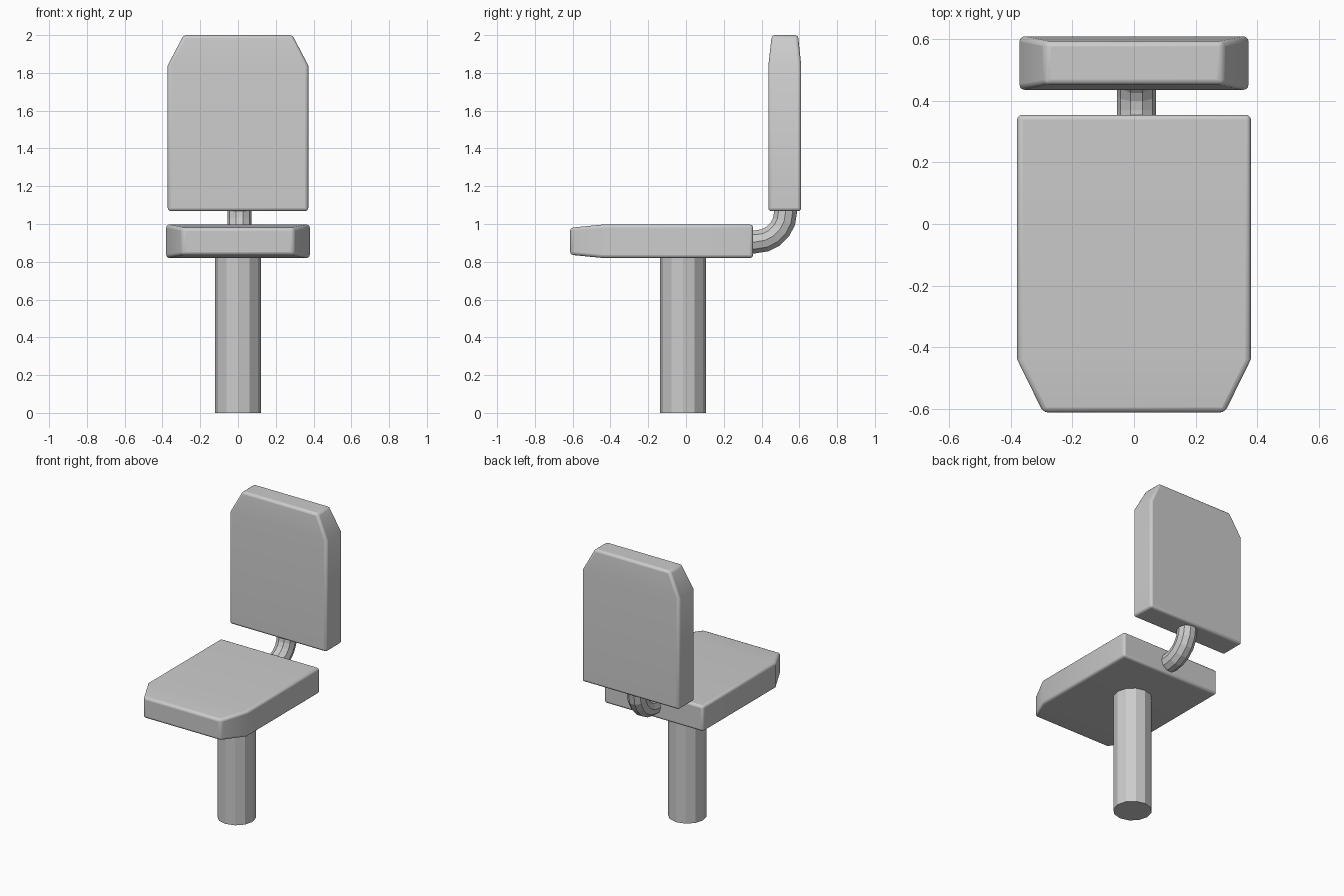
import bpy, bmesh, math
from mathutils import Vector

if "Cube" in bpy.data.objects:
    bpy.data.objects.remove(bpy.data.objects["Cube"])


def finish(bm, name):
    bmesh.ops.recalc_face_normals(bm, faces=bm.faces[:])
    me = bpy.data.meshes.new(name)
    bm.to_mesh(me)
    bm.free()
    ob = bpy.data.objects.new(name, me)
    bpy.context.collection.objects.link(ob)
    return ob


def loft(rings, name):
    """Closed skin through equally sized rings of points."""
    bm = bmesh.new()
    vs = [[bm.verts.new(p) for p in ring] for ring in rings]
    n = len(vs[0])
    for a, b in zip(vs, vs[1:]):
        for i in range(n):
            j = (i + 1) % n
            bm.faces.new((a[i], a[j], b[j], b[i]))
    bm.faces.new(vs[0])
    bm.faces.new(vs[-1])
    return finish(bm, name)


def cushion(name, sections, place):
    """Tapered pad: sections are (position, half width, low, high)."""
    rings = [[place(x, t, d) for x, d in ((-w, lo), (w, lo), (w, hi), (-w, hi))]
             for t, w, lo, hi in sections]
    ob = loft(rings, name)
    bev = ob.modifiers.new("soft_edges", 'BEVEL')
    bev.width = 0.016
    bev.segments = 3
    bev.limit_method = 'ANGLE'
    bev.angle_limit = math.radians(35)
    smooth(ob, 40)
    return ob


def smooth(ob, angle):
    bpy.ops.object.select_all(action='DESELECT')
    ob.select_set(True)
    bpy.context.view_layer.objects.active = ob
    bpy.ops.object.shade_smooth_by_angle(angle=math.radians(angle))


# Seat pad, narrowing towards the front
cushion("seat", [(0.355, 0.38, 0.82, 0.997), (-0.44, 0.38, 0.82, 0.997),
                 (-0.613, 0.295, 0.837, 0.98)],
        lambda x, t, d: (x, t, d))

# Backrest pad, narrowing towards the top
cushion("backrest", [(1.068, 0.372, 0.436, 0.61), (1.84, 0.372, 0.436, 0.61),
                     (2.0, 0.288, 0.454, 0.593)],
        lambda x, t, d: (x, d, t))

# Pedestal post
bm = bmesh.new()
bmesh.ops.create_cone(bm, cap_ends=True, segments=12, radius1=0.122,
                      radius2=0.122, depth=0.85)
bmesh.ops.translate(bm, verts=bm.verts[:], vec=(0, -0.015, 0.425))
finish(bm, "post")

# Curved bracket joining seat and backrest
R, r, cy, cz, cx = 0.157, 0.064, 0.37, 1.063, 0.008
path = [(0.31, cz - R, 0)]
for k in range(6):
    a = math.radians(90 * k / 5)
    path.append((cy + R * math.sin(a), cz - R * math.cos(a), a))
path.append((cy + R, 1.12, math.pi / 2))
rings = []
for y, z, a in path:
    side, up = Vector((1, 0, 0)), Vector((0, -math.sin(a), math.cos(a)))
    c = Vector((cx, y, z))
    rings.append([c + r * (math.cos(q) * side + math.sin(q) * up)
                  for q in (2 * math.pi * i / 10 for i in range(10))])
loft(rings, "bracket")
